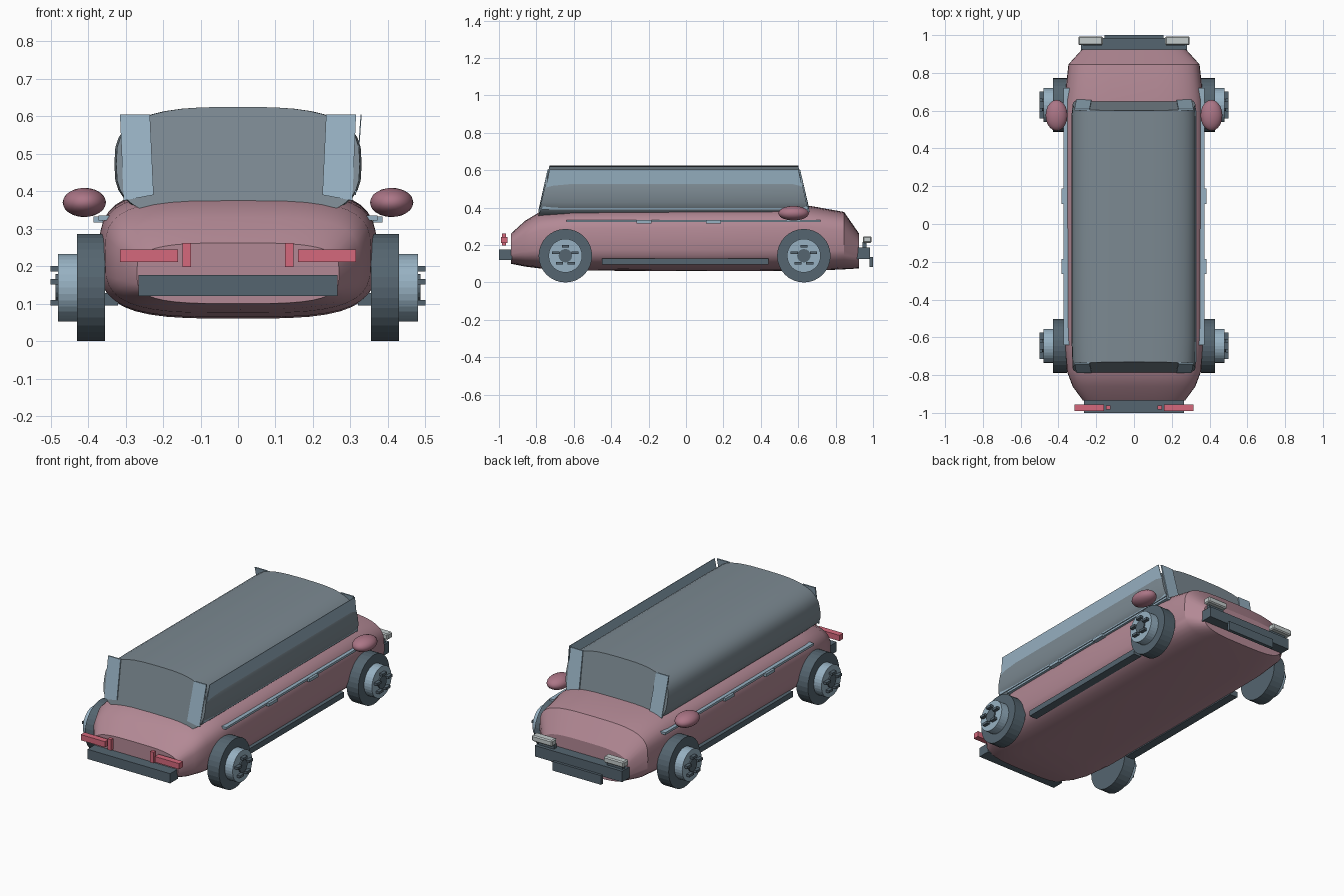
import bpy, bmesh, math
from mathutils import Matrix, Vector

if "Cube" in bpy.data.objects:
    bpy.data.objects.remove(bpy.data.objects["Cube"])


def material(name, rgb):
    m = bpy.data.materials.new(name)
    m.use_nodes = True
    m.diffuse_color = (*rgb, 1)
    m.node_tree.nodes["Principled BSDF"].inputs["Base Color"].default_value = (*rgb, 1)
    return m


PINK = material("dusty pink paint", (0.45, 0.25, 0.30))
ROSE = material("rose mirror paint", (0.41, 0.18, 0.24))
RED = material("red lamp", (0.66, 0.14, 0.20))
SLATE = material("dark slate", (0.09, 0.13, 0.16))
BLUE = material("pale blue metal", (0.31, 0.44, 0.54))
GLASS = material("grey glass", (0.20, 0.25, 0.285))
LAMP = material("white lamp", (0.55, 0.60, 0.60))
SIDES = ((1, "left"), (-1, "right"))


def finish(name, bm, mat, smooth=False):
    bmesh.ops.recalc_face_normals(bm, faces=bm.faces)
    mesh = bpy.data.meshes.new(name)
    bm.to_mesh(mesh)
    bm.free()
    mesh.materials.append(mat)
    ob = bpy.data.objects.new(name, mesh)
    bpy.context.collection.objects.link(ob)
    if smooth:
        bpy.ops.object.select_all(action="DESELECT")
        ob.select_set(True)
        bpy.context.view_layer.objects.active = ob
        bpy.ops.object.shade_smooth_by_angle(angle=math.radians(25))
    return ob


def box(name, mat, x, y, z):
    """Box from its (low, high) limits on each axis."""
    bm = bmesh.new()
    mid = Vector([(a + b) / 2 for a, b in (x, y, z)])
    size = [abs(b - a) for a, b in (x, y, z)]
    bmesh.ops.create_cube(bm, size=1, matrix=Matrix.Translation(mid) @ Matrix.Diagonal((*size, 1)))
    return finish(name, bm, mat)


def cylinder(name, mat, radius, x0, x1, y, z, sides=32):
    bm = bmesh.new()
    place = Matrix.Translation(((x0 + x1) / 2, y, z)) @ Matrix.Rotation(math.pi / 2, 4, "Y")
    bmesh.ops.create_cone(bm, cap_ends=True, segments=sides, radius1=radius, radius2=radius,
                          depth=abs(x1 - x0), matrix=place)
    return finish(name, bm, mat)


def loft(name, mat, stations, power, shear=0, count=40):
    """Skin rounded sections (y, half width, bottom, top); shear leans the ends inward."""
    bm = bmesh.new()
    rings = []
    for y, half, low, high in stations:
        ring = []
        for i in range(count):
            a = 2 * math.pi * i / count
            c, s = math.cos(a), math.sin(a)
            x = math.copysign(abs(c) ** (2 / power), c) * half
            h = math.copysign(abs(s) ** (2 / power), s) * (high - low) / 2
            lean = -math.copysign(shear, y) * (h - (high - low) / 2)
            ring.append(bm.verts.new((x, y + lean, (low + high) / 2 + h)))
        rings.append(ring)
    for a, b in zip(rings, rings[1:]):
        for i in range(count):
            j = (i + 1) % count
            bm.faces.new((a[i], a[j], b[j], b[i]))
    bm.faces.new(rings[0])
    bm.faces.new(rings[-1])
    return finish(name, bm, mat, True)


def plate(name, mat, corners, offset):
    """Thin quad pane given thickness along an offset vector."""
    bm = bmesh.new()
    face = bm.faces.new([bm.verts.new(c) for c in corners])
    out = bmesh.ops.extrude_face_region(bm, geom=[face])
    moved = [v for v in out["geom"] if isinstance(v, bmesh.types.BMVert)]
    bmesh.ops.translate(bm, verts=moved, vec=offset)
    return finish(name, bm, mat)


# Body shell and glass cabin
loft("body", PINK, [
    (-0.935, 0.27, 0.10, 0.262), (-0.86, 0.325, 0.085, 0.33), (-0.78, 0.355, 0.075, 0.378),
    (-0.6, 0.37, 0.064, 0.398), (0, 0.37, 0.06, 0.405), (0.66, 0.368, 0.062, 0.41),
    (0.845, 0.347, 0.07, 0.377), (0.925, 0.275, 0.075, 0.262)], 3.5)
loft("cabin", GLASS, [(-0.73, 0.325, 0.32, 0.625), (-0.6, 0.33, 0.32, 0.625),
                      (0.55, 0.33, 0.32, 0.625), (0.60, 0.325, 0.32, 0.625)], 3, 0.22)

# Outward-leaning side pane and the corner panes of both screens
plate("side_window", BLUE, [(0.312, -0.77, 0.39), (0.327, -0.73, 0.605),
                            (0.327, 0.60, 0.605), (0.312, 0.65, 0.39)], (0.003, 0, 0))
for s, side in SIDES:
    for end, sign, low, high in (("rear", -1, 0.788, 0.74), ("front", 1, 0.66, 0.61)):
        plate(f"{end}_screen_corner_{side}", BLUE,
              [(s * 0.305, sign * low, 0.375), (s * 0.225, sign * low, 0.39),
               (s * 0.235, sign * high, 0.605), (s * 0.315, sign * high, 0.605)],
              (0, -sign * 0.008, 0))

# Wheels with hub, cap and bolts
for s, side in SIDES:
    for end, y in (("rear", -0.645), ("front", 0.63)):
        tag = f"{end}_{side}"
        z = 0.143
        cylinder("tyre_" + tag, SLATE, 0.143, s * 0.355, s * 0.43, y, z)
        cylinder("hub_" + tag, BLUE, 0.09, s * 0.43, s * 0.48, y, z)
        cylinder("hub_cap_" + tag, SLATE, 0.036, s * 0.475, s * 0.487, y, z, 16)
        for i in range(5):
            a = math.pi / 2 + i * math.tau / 5
            by, bz = y + 0.054 * math.cos(a), z + 0.05 * math.sin(a)
            box(f"bolt_{tag}_{i + 1}", SLATE, (s * 0.475, s * 0.5),
                (by - 0.019, by + 0.019), (bz - 0.007, bz + 0.007))

# Side trim, handles, sills and mirrors
for s, side in SIDES:
    box("trim_" + side, BLUE, (s * 0.34, s * 0.372), (-0.64, 0.72), (0.322, 0.335))
    for end, y in (("rear", -0.225), ("front", 0.147)):
        box(f"door_handle_{end}_{side}", BLUE, (s * 0.36, s * 0.385),
            (y - 0.04, y + 0.04), (0.316, 0.333))
    box("sill_" + side, SLATE, (s * 0.32, s * 0.37), (-0.45, 0.44), (0.095, 0.128))
    bm = bmesh.new()
    bmesh.ops.create_icosphere(bm, subdivisions=3, radius=1,
                               matrix=Matrix.Translation((s * 0.41, 0.575, 0.37))
                               @ Matrix.Diagonal((0.058, 0.082, 0.039, 1)))
    finish("mirror_" + side, bm, ROSE, True)

# Bumpers and front plate
box("rear_bumper", SLATE, (-0.265, 0.265), (-1, -0.93), (0.12, 0.176))
box("front_bumper", SLATE, (-0.28, 0.28), (0.915, 0.985), (0.125, 0.188))
box("front_plate", SLATE, (-0.155, 0.155), (0.98, 1), (0.082, 0.135))

# Lamps
for s, side in SIDES:
    box("tail_lamp_" + side, RED, (s * 0.16, s * 0.315), (-0.99, -0.955), (0.211, 0.244))
    box("tail_marker_" + side, RED, (s * 0.125, s * 0.148), (-0.983, -0.962), (0.198, 0.262))
    lamp = box("head_lamp_" + side, LAMP, (s * 0.165, s * 0.295), (0.947, 0.993), (0.212, 0.247))
    bevel = lamp.modifiers.new("rounded", "BEVEL")
    bevel.width = 0.006
    box("head_lamp_mount_" + side, SLATE, (s * 0.17, s * 0.27), (0.945, 0.965), (0.18, 0.215))
